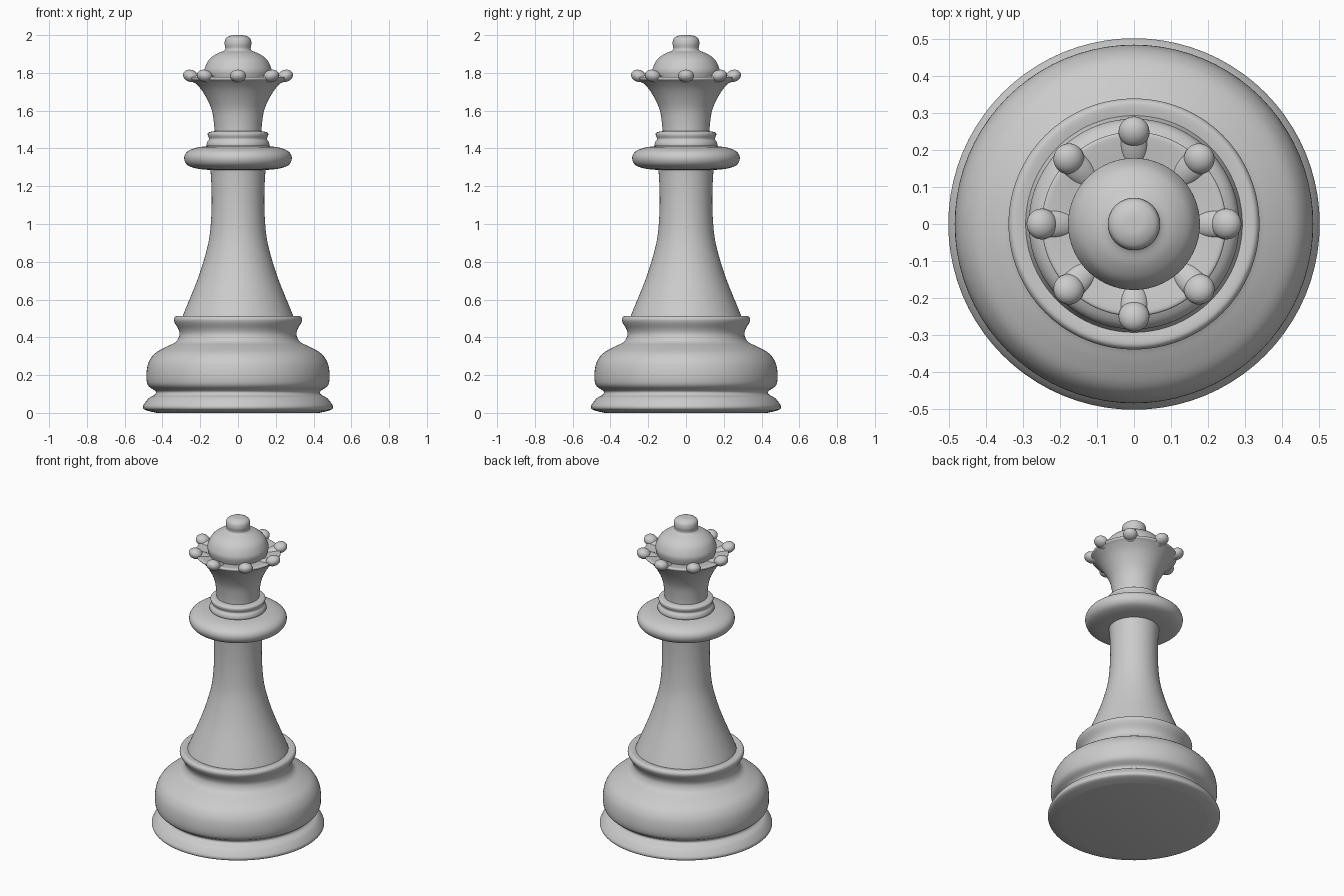
import bpy, bmesh
from math import sin, cos, pi, radians
from mathutils import Matrix, Vector

if "Cube" in bpy.data.objects:
    bpy.data.objects.remove(bpy.data.objects["Cube"])

SEG = 80


def finish(bm, name, angle=40):
    bmesh.ops.recalc_face_normals(bm, faces=bm.faces)
    me = bpy.data.meshes.new(name)
    bm.to_mesh(me)
    bm.free()
    ob = bpy.data.objects.new(name, me)
    bpy.context.collection.objects.link(ob)
    bpy.ops.object.select_all(action='DESELECT')
    ob.select_set(True)
    bpy.context.view_layer.objects.active = ob
    bpy.ops.object.shade_smooth_by_angle(angle=radians(angle))
    return ob


def smooth(pts, n=4):
    """Catmull-Rom curve through the profile points."""
    p = [Vector(q) for q in pts]
    p = [p[0]] + p + [p[-1]]
    out = []
    for a, b, c, d in zip(p, p[1:], p[2:], p[3:]):
        for i in range(n):
            t = i / n
            out.append(0.5 * (2*b + (c - a)*t + (2*a - 5*b + 4*c - d)*t*t
                              + (3*b - a - 3*c + d)*t**3))
    return out + [p[-1]]


def lathe(name, *sections):
    """Turn (radius, z) curves round z; corners stay sharp between sections."""
    prof = []
    for s in sections:
        prof += smooth(s)
    bm = bmesh.new()
    rings = [[bm.verts.new((r*cos(2*pi*k/SEG), r*sin(2*pi*k/SEG), z))
              for k in range(SEG)] for r, z in prof]
    for a, b in zip(rings, rings[1:]):
        for k in range(SEG):
            j = (k + 1) % SEG
            bm.faces.new((a[k], a[j], b[j], b[k]))
    bm.faces.new(rings[0][::-1])
    bm.faces.new(rings[-1])
    bmesh.ops.remove_doubles(bm, verts=bm.verts, dist=1e-5)
    return finish(bm, name)


# Foot disc and bulging base, topped by a flared ring
lathe("base",
      [(0.43, 0), (0.49, 0.015), (0.503, 0.03), (0.495, 0.05), (0.47, 0.08),
       (0.44, 0.097), (0.437, 0.115), (0.472, 0.14), (0.484, 0.17),
       (0.484, 0.22), (0.472, 0.27), (0.44, 0.315), (0.38, 0.35),
       (0.33, 0.375), (0.31, 0.41), (0.314, 0.44), (0.334, 0.475),
       (0.34, 0.495), (0.332, 0.51), (0.315, 0.513), (0.28, 0.508)])

# Tapering stem
lathe("stem",
      [(0.30, 0.49), (0.29, 0.52), (0.253, 0.61), (0.213, 0.71),
       (0.18, 0.81), (0.155, 0.91), (0.144, 1.0), (0.139, 1.12),
       (0.143, 1.25), (0.15, 1.31)])

# Wide collar and the small stepped ring above it
lathe("collar",
      [(0.13, 1.285), (0.21, 1.292), (0.265, 1.31), (0.285, 1.345),
       (0.272, 1.38), (0.225, 1.403), (0.165, 1.412)])
lathe("neck_ring",
      [(0.15, 1.40), (0.166, 1.415), (0.163, 1.435), (0.153, 1.45),
       (0.160, 1.47), (0.155, 1.485), (0.12, 1.492)])

# Flared crown cup
lathe("crown",
      [(0.124, 1.48), (0.127, 1.53), (0.138, 1.60), (0.163, 1.66),
       (0.197, 1.715), (0.232, 1.752), (0.248, 1.765), (0.246, 1.777),
       (0.22, 1.776), (0.15, 1.765)])

# Domed cap with round-topped finial
lathe("cap",
      [(0.165, 1.755), (0.178, 1.80), (0.174, 1.83), (0.153, 1.87),
       (0.115, 1.9), (0.075, 1.917), (0.067, 1.93), (0.071, 1.955),
       (0.064, 1.983), (0.035, 1.998), (0.004, 2.0)])

# Eight rounded crown points, tipped slightly upward
bm = bmesh.new()
for k in range(8):
    spin = Matrix.Rotation(k * pi / 4, 4, 'Z')
    for r, z, size in ((0.215, 1.767, (0.075, 0.038, 0.024)),
                       (0.250, 1.784, (0.042, 0.042, 0.032))):
        m = (spin @ Matrix.Translation((r, 0, z))
             @ Matrix.Rotation(radians(-18), 4, 'Y')
             @ Matrix.Diagonal((*size, 1)))
        bmesh.ops.create_uvsphere(bm, u_segments=24, v_segments=14,
                                  radius=1, matrix=m)
finish(bm, "crown_points", 60)
